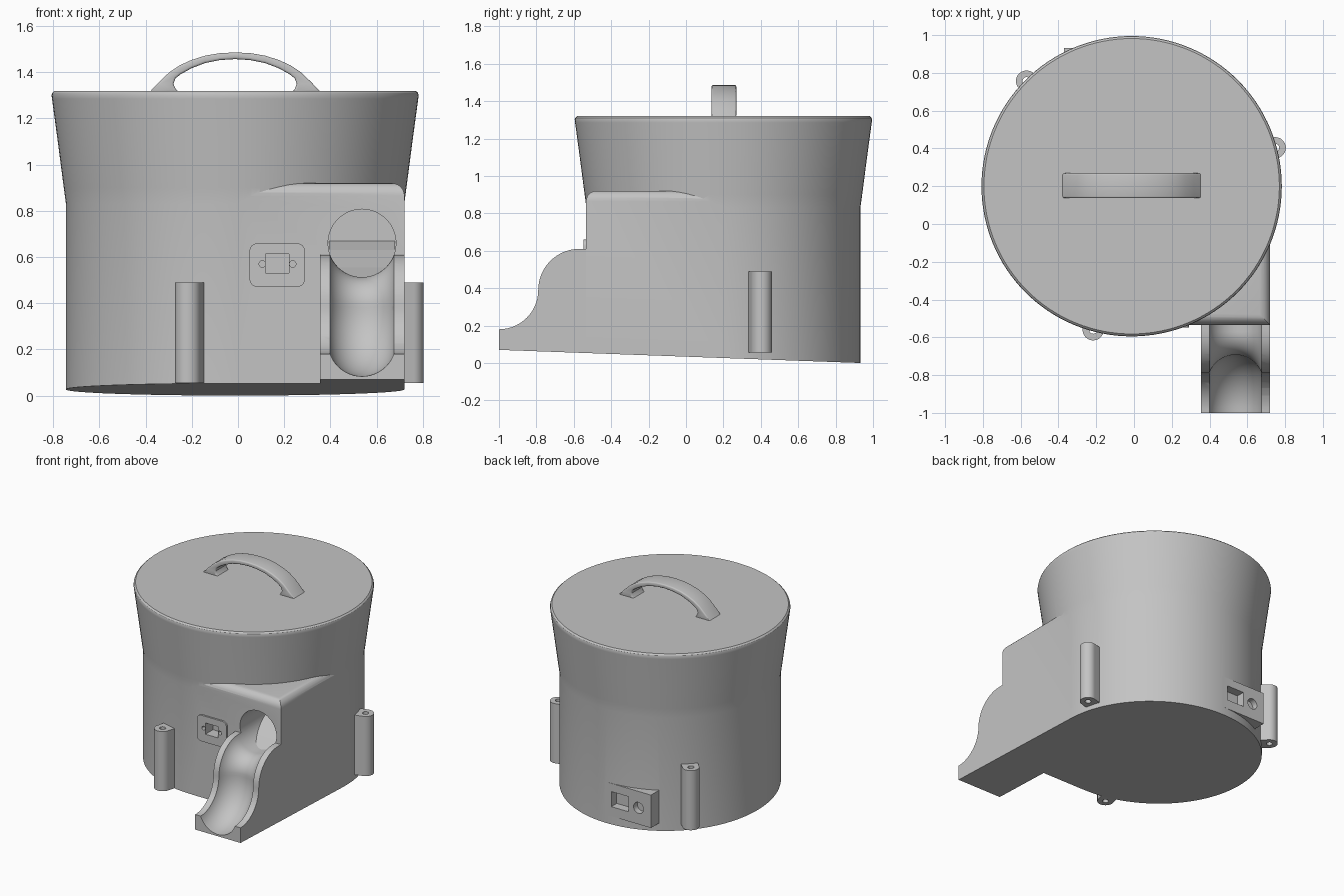
import bpy, bmesh, math
from mathutils import Matrix, Vector

if "Cube" in bpy.data.objects:
    bpy.data.objects.remove(bpy.data.objects["Cube"])

grey = bpy.data.materials.new("light_grey")
grey.diffuse_color = (0.55, 0.55, 0.55, 1)
grey.use_nodes = True
grey.node_tree.nodes["Principled BSDF"].inputs["Base Color"].default_value = grey.diffuse_color
CX, CY, R = -0.0125, 0.2, 0.7325      # drum axis and radius
PIPE_X, PIPE_R = 0.537, 0.147         # chute channel


def finish(bm, name):
    bmesh.ops.recalc_face_normals(bm, faces=bm.faces[:])
    me = bpy.data.meshes.new(name)
    bm.to_mesh(me)
    bm.free()
    ob = bpy.data.objects.new(name, me)
    bpy.context.collection.objects.link(ob)
    me.materials.append(grey)
    return ob


def activate(ob):
    bpy.ops.object.select_all(action='DESELECT')
    ob.select_set(True)
    bpy.context.view_layer.objects.active = ob


def combine(target, other, op):
    activate(target)
    m = target.modifiers.new("bool", 'BOOLEAN')
    m.operation, m.solver, m.object = op, 'EXACT', other
    bpy.ops.object.modifier_apply(modifier=m.name)
    bpy.data.objects.remove(other)


def smooth(ob, angle=30):
    activate(ob)
    bpy.ops.object.shade_smooth_by_angle(angle=math.radians(angle))


def box_bm(lo, hi):
    bm = bmesh.new()
    lo, hi = Vector(lo), Vector(hi)
    mat = Matrix.Translation((lo + hi) / 2) @ Matrix.Diagonal((*(hi - lo), 1))
    bmesh.ops.create_cube(bm, size=1, matrix=mat)
    return bm


def box(name, lo, hi):
    return finish(box_bm(lo, hi), name)


def cylinder(name, centre, r, depth, axis='Z', seg=32):
    bm = bmesh.new()
    rot = Matrix.Rotation(math.pi / 2, 4, 'X') if axis == 'Y' else Matrix()
    bmesh.ops.create_cone(bm, cap_ends=True, segments=seg, radius1=r, radius2=r,
                          depth=depth, matrix=Matrix.Translation(centre) @ rot)
    return finish(bm, name)


def prism(points, offset):
    """Closed outline pushed along an offset vector."""
    bm = bmesh.new()
    f = bm.faces.new([bm.verts.new(p) for p in points])
    ext = bmesh.ops.extrude_face_region(bm, geom=[f])["geom"]
    bmesh.ops.translate(bm, vec=offset,
                        verts=[v for v in ext if isinstance(v, bmesh.types.BMVert)])
    return bm


def arc(cy, cz, r, a0, a1, n=14):
    return [(cy + r * math.cos(math.radians(a0 + (a1 - a0) * i / n)),
             cz + r * math.sin(math.radians(a0 + (a1 - a0) * i / n))) for i in range(n + 1)]


# drum with flared top and lid edge, revolved profile
SEG = 128
profile = [(R, -0.1), (R, 0.83), (0.742, 0.90), (0.768, 1.10), (0.793, 1.285),
           (0.795, 1.30), (0.792, 1.311), (0.782, 1.32)]
bm = bmesh.new()
rings = [[bm.verts.new((CX + r * math.cos(2 * math.pi * i / SEG),
                        CY + r * math.sin(2 * math.pi * i / SEG), z)) for i in range(SEG)]
         for r, z in profile]
for a, b in zip(rings, rings[1:]):
    for i in range(SEG):
        j = (i + 1) % SEG
        bm.faces.new((a[i], a[j], b[j], b[i]))
bm.faces.new(rings[0])
bm.faces.new(rings[-1])
drum = finish(bm, "drum")

# square housing against the drum, rounded on its top front and right edges
bm = box_bm((0, -0.534, -0.15), (0.721, 0.2, 0.92))
edges = [e for e in bm.edges if all(v.co.z > 0.9 for v in e.verts)
         and (all(v.co.x > 0.7 for v in e.verts) or all(v.co.y < -0.5 for v in e.verts))]
bmesh.ops.bevel(bm, geom=edges, offset=0.055, segments=6, profile=0.5, affect='EDGES')
combine(drum, finish(bm, "housing"), 'UNION')

# chute block with an S-shaped side profile
side = ([(-0.4, -0.2), (-1.0, -0.2)] + arc(-1.0, 0.39, 0.21, -90, 0)
        + arc(-0.57, 0.39, 0.22, 180, 90) + [(-0.4, 0.61)])
bm = prism([(0.355, y, z) for y, z in side], (0.3655, 0, 0))
combine(drum, finish(bm, "chute"), 'UNION')

# panel housing on the back
combine(drum, box("panel", (-0.37, 0.6, 0.06), (-0.005, 0.933, 0.30)), 'UNION')

# round channel swept along the chute and into the housing
path = ([(-1.1, 0.23)] + arc(-1.0, 0.39, 0.16, -90, 0)
        + arc(-0.57, 0.39, 0.27, 180, 90) + [(-0.15, 0.66)])
bm = bmesh.new()
rings = []
for k, (y, z) in enumerate(path):
    p, q = path[max(k - 1, 0)], path[min(k + 1, len(path) - 1)]
    t = Vector((0, q[0] - p[0], q[1] - p[1])).normalized()
    if k in (1, len(path) - 2):
        t = Vector((0, 1, 0))
    n = Vector((0, -t.z, t.y))
    rings.append([bm.verts.new(Vector((PIPE_X, y, z)) + PIPE_R * (
        math.cos(2 * math.pi * i / 48) * Vector((1, 0, 0))
        + math.sin(2 * math.pi * i / 48) * n)) for i in range(48)])
for a, b in zip(rings, rings[1:]):
    for i in range(48):
        j = (i + 1) % 48
        bm.faces.new((a[i], a[j], b[j], b[i]))
bm.faces.new(rings[0])
bm.faces.new(rings[-1])
combine(drum, finish(bm, "channel_cutter"), 'DIFFERENCE')

# openings in the back panel
combine(drum, box("switch_cutter", (-0.19, 0.87, 0.13), (-0.05, 1.0, 0.24)), 'DIFFERENCE')
combine(drum, cylinder("jack_cutter", (-0.27, 0.95, 0.18), 0.04, 0.12, 'Y'), 'DIFFERENCE')

# sloping underside
low = [(-1.2, 0.0773), (1.2, -0.0097), (1.2, -0.6), (-1.2, -0.6)]
bm = prism([(-1.2, y, z) for y, z in low], (2.4, 0, 0))
combine(drum, finish(bm, "base_cutter"), 'DIFFERENCE')

# socket plate with rounded corners on the housing front
outline = []
for x, z, a in ((0.255, 0.625, 0), (0.085, 0.625, 90), (0.085, 0.505, 180), (0.255, 0.505, 270)):
    outline += arc(x, z, 0.035, a, a + 90, 6)
plate = finish(prism([(x, -0.547, z) for x, z in outline], (0, 0.0145, 0)), "socket_plate")
cutters = [lambda: box("socket_cutter", (0.12, -0.6, 0.53), (0.22, -0.46, 0.612))]
cutters += [lambda x=x: cylinder("screw_cutter", (x, -0.55, 0.57), 0.014, 0.1, 'Y', 20)
            for x in (0.105, 0.237)]
for make in cutters:
    for target in (drum, plate):
        combine(target, make(), 'DIFFERENCE')
smooth(drum)
smooth(plate)

# ramp inside the channel
ramp = [(-0.53, 0.50), (-0.15, 0.50), (-0.15, 0.67), (-0.25, 0.63), (-0.40, 0.555)]
finish(prism([(0.395, y, z) for y, z in ramp], (0.284, 0, 0)), "inner_ramp")

# three drilled posts spaced evenly round the drum
for i, deg in enumerate((15, 135, 255)):
    a = math.radians(deg)
    d, s = Vector((math.cos(a), math.sin(a))), Vector((-math.sin(a), math.cos(a)))
    outline = [(0.715, -0.056), *arc(0.787, 0, 0.056, -90, 90, 20), (0.715, 0.056)]
    pts = [Vector((CX, CY)) + d * u + s * v for u, v in outline]
    post = finish(prism([(p.x, p.y, 0.055) for p in pts], (0, 0, 0.435)), f"post_{i + 1}")
    c = Vector((CX, CY)) + d * 0.787
    combine(post, cylinder("post_cutter", (c.x, c.y, 0.27), 0.021, 0.6), 'DIFFERENCE')
    smooth(post)

# arched lid handle, mirrored half outline
outer = [(0.37, 1.315), (0.33, 1.357), (0.285, 1.40), (0.24, 1.43), (0.19, 1.453),
         (0.13, 1.472), (0.065, 1.483), (0, 1.486)]
inner = [(0.245, 1.315), (0.258, 1.328), (0.267, 1.35), (0.258, 1.374), (0.235, 1.392),
         (0.19, 1.417), (0.13, 1.44), (0.065, 1.453), (0, 1.457)]
loop = (outer + [(-x, z) for x, z in outer[-2::-1]]
        + [(-x, z) for x, z in inner] + inner[-2::-1])
bm = prism([(CX + x, 0.137, z) for x, z in loop], (0, 0.132, 0))
rim = [e for e in bm.edges if abs(e.verts[0].co.y - e.verts[1].co.y) < 1e-5]
bmesh.ops.bevel(bm, geom=rim, offset=0.009, segments=3, profile=0.5, affect='EDGES')
smooth(finish(bm, "handle"), 40)
